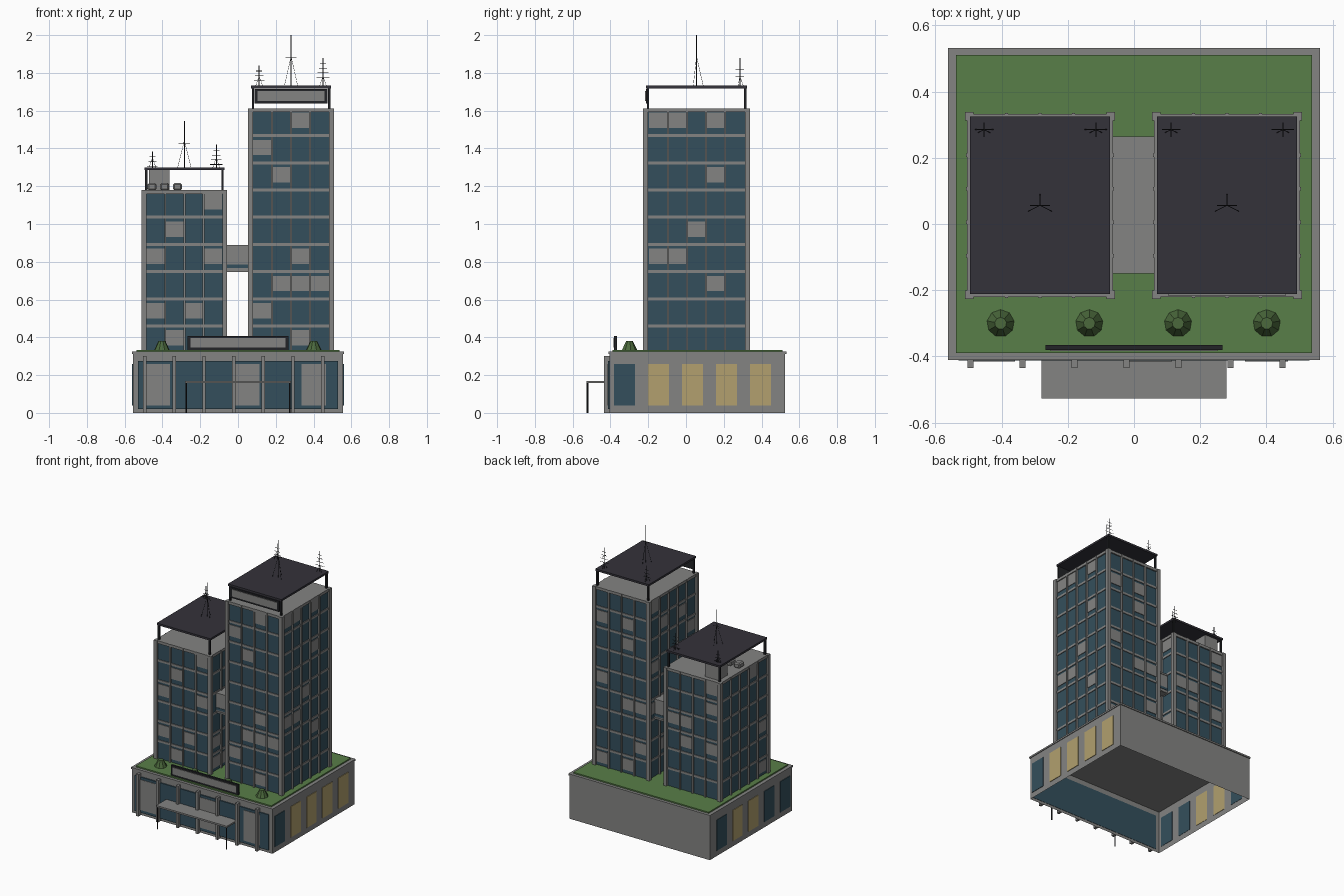
import bpy, bmesh, random
from mathutils import Vector, Matrix

random.seed(4)
old = bpy.data.objects.get("Cube")
if old:
    bpy.data.objects.remove(old, do_unlink=True)


def material(name, *rgb):
    m = bpy.data.materials.new(name)
    m.use_nodes = True
    m.diffuse_color = (*rgb, 1)
    m.node_tree.nodes["Principled BSDF"].inputs["Base Color"].default_value = (*rgb, 1)
    return m


CONCRETE = material("concrete grey", .23, .23, .225)
GLASS = material("blue glass", .034, .078, .107)
LIT = material("lit window yellow", .445, .352, .156)
GRASS = material("lawn green", .098, .209, .065)
BUSH = material("bush green", .07, .14, .045)
ROOF = material("dark roof", .034, .032, .042)
METAL = material("black metal", .016, .017, .02)


def finish(bm, name, mat):
    me = bpy.data.meshes.new(name)
    bm.to_mesh(me)
    bm.free()
    me.materials.append(mat)
    ob = bpy.data.objects.new(name, me)
    bpy.context.collection.objects.link(ob)
    return ob


def boxes(name, mat, items):
    """One object from many (x0, x1, y0, y1, z0, z1) boxes."""
    bm = bmesh.new()
    for x0, x1, y0, y1, z0, z1 in items:
        centre = Vector((x0 + x1, y0 + y1, z0 + z1)) / 2
        size = Matrix.Diagonal((x1 - x0, y1 - y0, z1 - z0, 1))
        bmesh.ops.create_cube(bm, size=1, matrix=Matrix.Translation(centre) @ size)
    return finish(bm, name, mat)


def block(cx, cy, hx, hy, z0, z1):
    return (cx - hx, cx + hx, cy - hy, cy + hy, z0, z1)


def rods(name, mat, items):
    """Thin square bars between pairs of points."""
    bm = bmesh.new()
    for a, b, r in items:
        a, b = Vector(a), Vector(b)
        d = b - a
        place = Matrix.Translation((a + b) / 2) @ d.to_track_quat('Z', 'Y').to_matrix().to_4x4()
        bmesh.ops.create_cone(bm, segments=4, radius1=r, radius2=r, depth=d.length,
                              cap_ends=True, matrix=place)
    return finish(bm, name, mat)


def sign(name, x, half, y, z0, z1):
    boxes(name + "_frame", METAL, [block(x, y, half, .007, z0, z1)])
    boxes(name + "_panel", CONCRETE, [block(x, y - .008, half - .015, .003, z0 + .014, z1 - .012)])


# Podium: an open-bottomed shell with a cap and a lawn
PY = .06
podium = boxes("podium", CONCRETE, [block(0, PY, .557, .465, 0, .315)])
bm = bmesh.new()
bm.from_mesh(podium.data)
bmesh.ops.delete(bm, geom=[f for f in bm.faces if f.normal.z < -.5], context='FACES')
bm.to_mesh(podium.data)
bm.free()
boxes("podium_cap", CONCRETE, [block(0, PY, .562, .471, .312, .324)])
boxes("lawn", GRASS, [block(0, PY, .537, .45, .322, .333)])

# Podium front: glazing, solid panels and columns
boxes("shopfront_glass", GLASS, [block(0, -.408, .53, .005, .02, .275)])
boxes("shopfront_panels", CONCRETE,
      [block(x, -.411, .065, .005, .04, .258) for x in (-.425, .05, .4)])
boxes("front_columns", CONCRETE,
      [block(-.494 + .157 * i, -.42, .009, .015, 0, .3) for i in range(7)])

# Podium side windows, front to back
for side, lit in ((1, (1, 2, 3, 4)), (-1, (2, 3))):
    for mat, label in ((LIT, "lit"), (GLASS, "dark")):
        boxes(f"side_windows_{label}", mat,
              [block(side * .558, -.325 + .18 * i, .003, .056, .04, .26)
               for i in range(5) if (i in lit) == (mat == LIT)])

# Entrance canopy and roof sign
boxes("canopy", CONCRETE, [block(0, -.465, .28, .062, .158, .17)])
rods("canopy_posts", METAL, [((x, -.522, 0), (x, -.522, .16), .005) for x in (-.274, .274)])
sign("podium_sign", 0, .267, -.373, .333, .408)

# Bushes
bm = bmesh.new()
for i in range(4):
    bmesh.ops.create_cone(bm, segments=9, radius1=.042, radius2=.018, depth=.048, cap_ends=True,
                          matrix=Matrix.Translation((-.403 + .268 * i, -.3, .356)))
finish(bm, "bushes", BUSH)

# Towers
BASE, FLOOR, BAY, TY = .316, .144, .101, .056


def mast(x, y, z0, z1, bars, guyed):
    out = [((x, y, z0), (x, y, z1), .0025)]
    for i in range(bars):
        z = z1 - (.03 if not guyed else .12) - .025 * i
        h = .016 + .006 * i if not guyed else .03
        out.append(((x - h, y, z), (x + h, y, z), .0015))
    if not guyed:
        out.append(((x, y - .022, z1 - .06), (x, y + .022, z1 - .06), .0015))
    reach, top = (.035, z0 + (z1 - z0) * .58) if guyed else (.018, z0 + .05)
    for dx, dy in ((-1, -.5), (1, -.5), (0, 1)):
        out.append(((x + reach * dx, y + reach * dy, z0), (x, y, top), .001))
    return out


def tower(name, cx, floors, front, right, peaks):
    top = BASE + FLOOR * floors
    hx, hy = .212, .268
    boxes(name + "_glass", GLASS, [block(cx, TY, hx, hy, BASE, top - .006)])
    boxes(name + "_floor_bands", CONCRETE,
          [block(cx, TY, hx + .005, hy + .005, BASE + FLOOR * i - .008, BASE + FLOOR * i + .008)
           for i in range(1, floors)] + [block(cx, TY, hx + .009, hy + .009, top - .02, top)])
    # Corner columns and mullions
    posts = [block(cx + sx * .214, TY + sy * .27, .013, .013, BASE, top)
             for sx in (-1, 1) for sy in (-1, 1)]
    for s in (-1, 1):
        posts += [block(cx + BAY * i, TY + s * hy, .005, .012, BASE, top) for i in (-1, 0, 1)]
        posts += [block(cx + s * hx, TY + BAY * (i - 1.5), .012, .005, BASE, top) for i in range(4)]
    boxes(name + "_mullions", CONCRETE, posts)

    # Opaque panels set in the window grid
    def scatter(bays):
        return [(f, b) for f in range(floors) for b in range(bays) if random.random() < .2]
    panels = []
    for s, cells in ((-1, front), (1, scatter(4))):
        panels += [block(cx + BAY * (b - 1.5), TY + s * hy, .049, .004,
                         BASE + FLOOR * f + .04, BASE + FLOOR * f + .122) for f, b in cells]
    for s, cells in ((1, right or scatter(5)), (-1, scatter(5))):
        panels += [block(cx + s * hx, TY + BAY * (b - 2), .004, .049,
                         BASE + FLOOR * f + .04, BASE + FLOOR * f + .122) for f, b in cells]
    boxes(name + "_panels", CONCRETE, panels)

    # Raised roof slab on corner posts
    slab = top + .12
    boxes(name + "_roof_slab", ROOF, [block(cx, TY, .212, .268, slab - .014, slab)])
    boxes(name + "_roof_posts", METAL,
          [block(cx + sx * .202, TY + sy * .257, .006, .006, top, slab - .01)
           for sx in (-1, 1) for sy in (-1, 1)])
    # Masts
    left, mid, rightp = peaks
    rods(name + "_masts", METAL,
         mast(cx - .169, .285, slab, left, 3, False) + mast(cx, TY, slab, mid, 1, True)
         + mast(cx + .169, .285, slab, rightp, 4, False))


tower("tall_tower", .281, 9,
      [(8, 2), (7, 0), (6, 1), (3, 2), (2, 1), (2, 2), (2, 3), (1, 0), (0, 2)],
      [(8, 0), (8, 1), (8, 3), (6, 3), (4, 2), (3, 0), (3, 1), (2, 3)], (1.84, 2.0, 1.88))
tower("short_tower", -.284, 6,
      [(5, 3), (4, 1), (3, 0), (3, 3), (1, 0), (1, 2), (0, 1)], None, (1.385, 1.545, 1.42))
sign("tower_sign", .281, .193, -.205, 1.638, 1.715)

# Rooftop plant on the short tower
boxes("stair_housing", CONCRETE, [block(-.416, .252, .054, .05, 1.18, 1.292)])
units = boxes("cooling_units", CONCRETE,
              [block(x, .05, .024, .03, 1.178, 1.216) for x in (-.455, -.388, -.32)])
bevel = units.modifiers.new("soft_edges", 'BEVEL')
bevel.width = .008

# Bridge between the towers
boxes("bridge", CONCRETE, [block(0, .057, .075, .203, .745, .89)])
boxes("bridge_glass", GLASS, [block(0, .057, .07, .206, .768, .785)])
boxes("bridge_ledges", CONCRETE, [block(0, .057, .07, .207, z, z + .012) for z in (.747, .878)])
